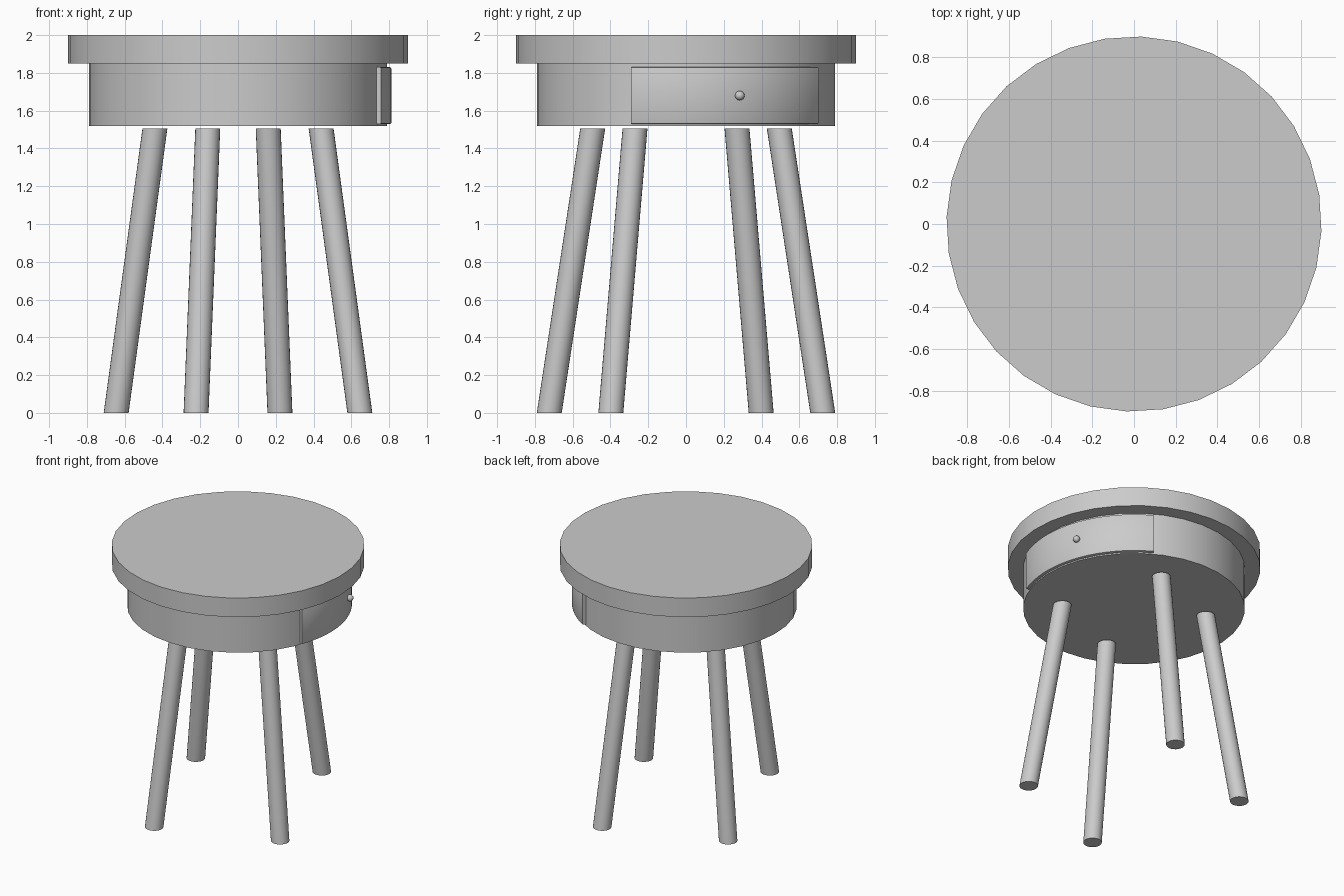
import bpy, bmesh
from math import cos, sin, pi, radians
from mathutils import Vector

if "Cube" in bpy.data.objects:
    bpy.data.objects.remove(bpy.data.objects["Cube"])

TURN = radians(20.3)  # whole table is turned about z


def finish(bm, name, angle=35):
    bmesh.ops.recalc_face_normals(bm, faces=bm.faces)
    me = bpy.data.meshes.new(name)
    bm.to_mesh(me)
    bm.free()
    ob = bpy.data.objects.new(name, me)
    bpy.context.collection.objects.link(ob)
    bpy.context.view_layer.objects.active = ob
    for o in bpy.context.selected_objects:
        o.select_set(False)
    ob.select_set(True)
    bpy.ops.object.shade_smooth_by_angle(angle=radians(angle))
    return ob


def column(name, bottom, top, radius, sides, turn=0.0):
    """Horizontal-ended cylinder between two centres (may lean)."""
    bm = bmesh.new()
    rings = []
    for c in (bottom, top):
        rings.append([bm.verts.new(Vector(c) + Vector((
            radius * cos(turn + 2 * pi * i / sides),
            radius * sin(turn + 2 * pi * i / sides), 0))) for i in range(sides)])
    lo, hi = rings
    for i in range(sides):
        j = (i + 1) % sides
        bm.faces.new((lo[i], lo[j], hi[j], hi[i]))
    bm.faces.new(lo[::-1])
    bm.faces.new(hi)
    return finish(bm, name)


# Round top and the drum below it
column("table_top", (0, 0, 1.85), (0, 0, 2.0), 0.9, 32, TURN)
column("drum", (0, 0, 1.52), (0, 0, 1.85), 0.79, 32, TURN)

# Splayed legs: two feet, each repeated on the opposite side
for name, foot, head in (("side_leg", (0.645, -0.398), (0.44, -0.27)),
                         ("end_leg", (0.222, 0.724), (0.16, 0.494))):
    for s, tag in ((1, "a"), (-1, "b")):
        column(f"{name}_{tag}", (s * foot[0], s * foot[1], 0),
               (s * head[0], s * head[1], 1.505), 0.066, 24)

# Curved drawer front: rounded section swept along an arc
section = [(0.775, 1.53), (0.805, 1.53), (0.810, 1.532), (0.812, 1.537),
           (0.812, 1.823), (0.810, 1.828), (0.805, 1.83), (0.775, 1.83)]
mid, half, steps = radians(19.5), radians(40.5), 24
bm = bmesh.new()
rows = []
for k in range(steps + 1):
    a = mid - half + 2 * half * k / steps
    rows.append([bm.verts.new((r * cos(a), r * sin(a), z)) for r, z in section])
n = len(section)
for r0, r1 in zip(rows, rows[1:]):
    for i in range(n):
        j = (i + 1) % n
        bm.faces.new((r0[i], r0[j], r1[j], r1[i]))
bm.faces.new(rows[0])
bm.faces.new(rows[-1][::-1])
finish(bm, "drawer_front")

# Drawer knob
bm = bmesh.new()
bmesh.ops.create_uvsphere(bm, u_segments=20, v_segments=12, radius=0.025)
knob = finish(bm, "drawer_knob", 60)
knob.location = (0.825 * cos(radians(20.2)), 0.825 * sin(radians(20.2)), 1.68)
